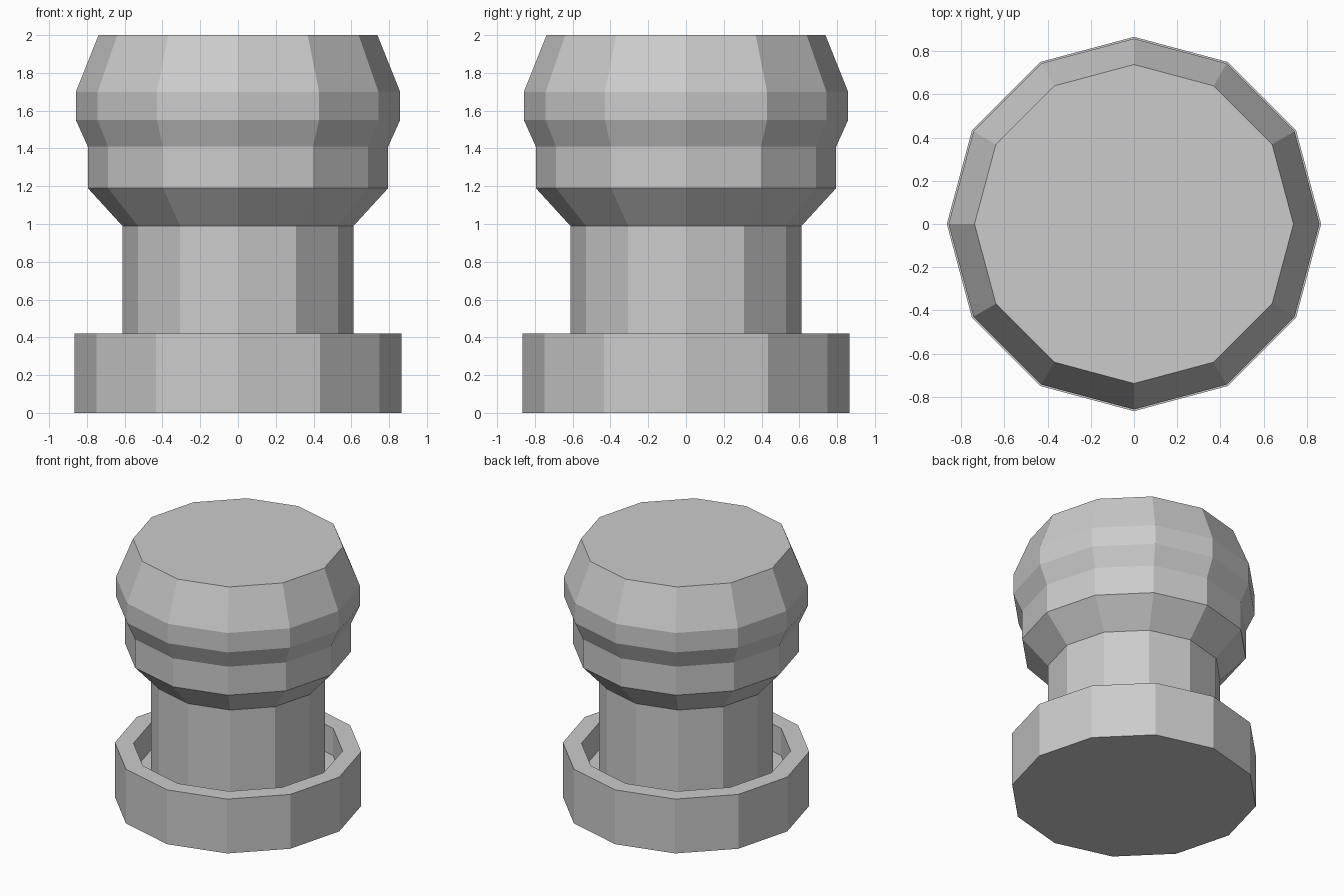
import bpy, bmesh
from math import cos, sin, tau

if "Cube" in bpy.data.objects:
    bpy.data.objects.remove(bpy.data.objects["Cube"])

SIDES = 12


def lathe(name, profile):
    """Revolve (radius, z) points around z, capping the first and last rings."""
    bm = bmesh.new()
    rings = [[bm.verts.new((r * cos(tau * i / SIDES), r * sin(tau * i / SIDES), z))
              for i in range(SIDES)] for r, z in profile]
    for low, high in zip(rings, rings[1:]):
        for i in range(SIDES):
            j = (i + 1) % SIDES
            bm.faces.new((low[i], low[j], high[j], high[i]))
    bm.faces.new(rings[0][::-1])
    bm.faces.new(rings[-1])
    bmesh.ops.recalc_face_normals(bm, faces=bm.faces)
    mesh = bpy.data.meshes.new(name)
    bm.to_mesh(mesh)
    bm.free()
    obj = bpy.data.objects.new(name, mesh)
    bpy.context.collection.objects.link(obj)
    return obj


# Hollow base cup, recessed floor, central column and faceted head in one turned body
lathe("turned_pedestal", [
    (0.866, 0), (0.866, 0.42),      # base wall
    (0.735, 0.42), (0.735, 0.21),   # rim and recess
    (0.612, 0.21), (0.612, 0.99),   # column
    (0.795, 1.19), (0.795, 1.41),   # flared collar
    (0.858, 1.55), (0.858, 1.70),   # bulging head
    (0.738, 2.0),                   # flat top
])
